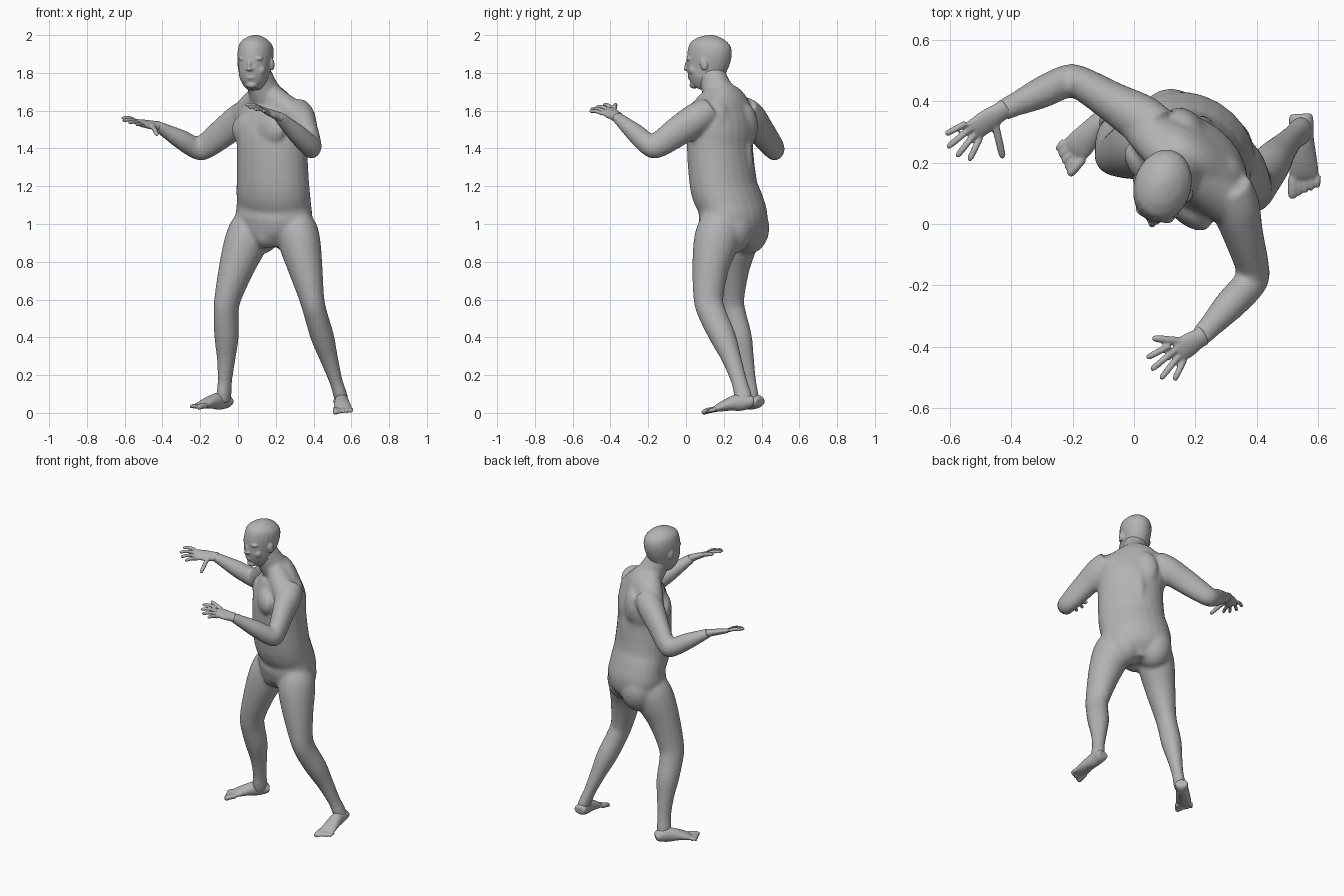
import bpy
import bmesh
from math import cos, sin, pi, radians
from mathutils import Vector, Matrix

cube = bpy.data.objects.get("Cube")
if cube:
    bpy.data.objects.remove(cube, do_unlink=True)

skin = bpy.data.materials.new("plain grey")
skin.use_nodes = True
grey = (0.45, 0.45, 0.45, 1)
skin.diffuse_color = grey
skin.node_tree.nodes["Principled BSDF"].inputs["Base Color"].default_value = grey

bm = bmesh.new()
UP = Vector((0, 0, 1))


def heading(degrees):
    """Return the horizontal direction at an angle from the x axis."""
    return Vector((cos(radians(degrees)), sin(radians(degrees)), 0))


def spline(rows, steps=4):
    """Pass a smooth curve through rows of position and radii."""
    rows = [Vector(row) for row in rows]
    rows = [rows[0]] + rows + [rows[-1]]
    points = []
    for before, start, end, after in zip(rows, rows[1:], rows[2:], rows[3:]):
        leave, arrive = (end - before) / 2, (after - start) / 2
        for step in range(steps):
            t = step / steps
            points.append(start.lerp(end, t * t * (3 - 2 * t)) + leave * t * (1 - t) ** 2
                          - arrive * t * t * (1 - t))
    return points + [rows[-1]]


def loft(rows, across=None, across_end=None, sides=24):
    """Skin elliptical rings; each row is x, y, z, half width, half depth."""
    points = spline(rows)
    last = len(points) - 1
    rings = []
    for i, point in enumerate(points):
        centre, width, depth = Vector(point[:3]), point[3], point[4]
        tangent = Vector(points[min(i + 1, last)][:3]) - Vector(points[max(i - 1, 0)][:3])
        tangent.normalize()
        side = across.lerp(across_end or across, i / last) if across else tangent.cross(UP)
        side = (side - tangent * side.dot(tangent)).normalized()
        ahead = tangent.cross(side)
        angles = [k * 2 * pi / sides for k in range(sides)]
        rings.append([bm.verts.new(centre + side * width * cos(a) + ahead * depth * sin(a))
                      for a in angles])
    for low, high in zip(rings, rings[1:]):
        for k in range(sides):
            n = (k + 1) % sides
            bm.faces.new((low[k], low[n], high[n], high[k]))
    bm.faces.new(rings[0][::-1])
    bm.faces.new(rings[-1])


def along(start, end, profile, bulge=Vector()):
    """Turn a profile of position, width and depth into rows on a bone."""
    return [(*(start.lerp(end, t) + bulge * (4 * t * (1 - t))), width, depth)
            for t, width, depth in profile]


def blob(centre, size, yaw=0, tilt=0):
    """Add a stretched ball for a muscle or a facial feature."""
    place = (Matrix.Translation(centre) @ Matrix.Rotation(radians(yaw), 4, "Z")
             @ Matrix.Rotation(radians(tilt), 4, "X") @ Matrix.Diagonal((*size, 1)))
    bmesh.ops.create_uvsphere(bm, u_segments=20, v_segments=14, radius=1, matrix=place)


def digit(root, tip, radius, lift):
    """Add a finger or toe with a slight bend and a rounded tip."""
    profile = [(t, radius * scale, radius * scale)
               for t, scale in ((0, 1), (.5, 1), (.9, .9), (1, .4))]
    loft(along(root, tip, profile, UP * lift), sides=10)


def finish(name, voxel, iterations):
    """Merge the shapes gathered so far into one soft-skinned object."""
    bmesh.ops.recalc_face_normals(bm, faces=bm.faces[:])
    mesh = bpy.data.meshes.new(name)
    bm.to_mesh(mesh)
    bm.clear()
    mesh.materials.append(skin)
    part = bpy.data.objects.new(name, mesh)
    bpy.context.collection.objects.link(part)
    merge = part.modifiers.new("merge", "REMESH")
    merge.mode = "VOXEL"
    merge.voxel_size = voxel
    merge.use_smooth_shade = True
    soften = part.modifiers.new("soften", "SMOOTH")
    soften.iterations = iterations


# Trunk and neck, twisting from hips to shoulders
HIP_YAW, CHEST_YAW, HEAD_YAW = -28, -45, -17
loft([(.18, .25, .88, .1, .1), (.18, .25, .95, .19, .15), (.19, .25, 1.03, .215, .17),
      (.19, .235, 1.11, .21, .16), (.185, .2, 1.2, .205, .165), (.18, .18, 1.4, .2, .16),
      (.18, .19, 1.5, .21, .155), (.17, .2, 1.59, .2, .125), (.16, .2, 1.65, .15, .1),
      (.14, .17, 1.7, .085, .085), (.1, .13, 1.8, .073, .075)],
     heading(HIP_YAW), heading(CHEST_YAW))

# Chest, shoulder blades, lower back and buttocks
for side in (-1, 1):
    across = heading(CHEST_YAW) * side
    blob(Vector((.11, .12, 1.5)) + across * .08, (.11, .055, .09), CHEST_YAW)
    blob(Vector((.24, .25, 1.52)) + across * .09, (.08, .05, .12), CHEST_YAW)
    blob(Vector((.22, .23, 1.32)) + across * .06, (.06, .1, .25), CHEST_YAW)
    blob(Vector((.2, .285, .98)) + heading(HIP_YAW) * side * .09, (.11, .115, .14))
blob((.15, .19, .95), (.08, .08, .08), HIP_YAW)

THIGH = [(-.2, .08, .1), (0, .11, .12), (.2, .11, .118), (.5, .092, .097), (.9, .066, .079)]
CALF = [(.1, .062, .074), (.35, .062, .069), (.6, .048, .052), (.85, .036, .043),
        (1, .037, .047), (1.1, .034, .044)]


def leg(hip, knee, ankle, toe_yaw):
    """Run a thigh and calf through three joints, bulging front and back."""
    hip, knee, ankle = Vector(hip), Vector(knee), Vector(ankle)
    ahead = heading(toe_yaw)
    loft(along(hip, knee, THIGH, ahead * .02) + along(knee, ankle, CALF, ahead * -.015),
         heading(toe_yaw + 90))


leg((.31, .18, .97), (.4, .12, .56), (.54, .3, .1), -85)
leg((.07, .28, .97), (-.065, .235, .56), (-.075, .34, .1), -125)

UPPER_ARM = [(-.3, .07, .07), (0, .08, .085), (.4, .066, .081), (.9, .054, .067)]
FOREARM = [(.1, .054, .058), (.45, .052, .052), (.8, .04, .037), (1, .036, .028)]
NECK = Vector((.135, .175, 1.71))
WRISTS = Vector((.215, -.37, 1.57)), Vector((-.43, .37, 1.52))
JOINTS = (((.33, .06, 1.56), (.395, -.175, 1.4)), ((.02, .345, 1.56), (-.2, .475, 1.39)))

# Arms, with the slope from neck to shoulder
for (shoulder, elbow), wrist in zip(JOINTS, WRISTS):
    shoulder, elbow = Vector(shoulder), Vector(elbow)
    loft(along(NECK, shoulder, [(0, .05, .06), (.5, .07, .065), (1, .08, .07)]))
    loft(along(shoulder, elbow, UPPER_ARM) + along(elbow, wrist, FOREARM))
finish("body", 0.009, 14)

SOLE = [(-.1, .035, .02), (0, .04, .035), (.3, .038, .046), (.6, .043, .035),
        (.9, .048, .022), (1.05, .045, .012)]


def foot(heel, ball, inner):
    """Lay a foot from heel to ball, then fan five toes beyond it."""
    heel, ball = Vector(heel), Vector(ball)
    ahead = (ball - heel).normalized()
    across = ahead.cross(UP) * inner
    loft(along(heel, ball, SOLE, UP * .01))
    for i in range(5):
        root = ball + across * (.038 - .021 * i) - UP * .002
        tip = root + ahead * (.07 - .008 * i) + across * .005 - UP * .004
        digit(root, tip, .011 if i else .016, .004)


foot((.545, .34, .06), (.555, .155, .02), 1)
foot((-.06, .38, .06), (-.195, .24, .04), -1)
finish("feet", 0.005, 4)

PALM = [(-.15, .035, .026), (.1, .033, .023), (.5, .04, .019), (1, .038, .014)]
HAND_YAW = 226


def hand(wrist, palm, side):
    """Lay a tilted palm from the wrist, then spread four fingers and a thumb."""
    palm = Vector(palm)
    rise = UP * (palm.z - wrist.z)
    ahead = heading(HAND_YAW)
    across = (heading(HAND_YAW - 90) + UP * .5) * side
    loft(along(wrist, palm, PALM), across)
    for i, length in enumerate((.085, .1, .1, .075)):
        offset = 1 - i * 2 / 3
        root = palm + across * .033 * offset
        aim = heading(HAND_YAW - side * 18 * offset)
        digit(root, root + aim * length + rise * .4, .011, .008)
    thumb = wrist + ahead * .11 + across * .11 + rise * .3
    digit(wrist.lerp(palm, .3), thumb, .013, .005)


hand(WRISTS[0], (.14, -.42, 1.6), 1)
hand(WRISTS[1], (-.525, .305, 1.535), -1)
finish("hands", 0.005, 4)

# Head, from chin to crown
chin, crown = Vector((.08, .075, 1.715)), Vector((.1, .138, 2))
loft(along(chin, crown, [(0, .035, .035), (.07, .055, .066), (.2, .076, .09), (.35, .083, .106),
                         (.6, .093, .119), (.8, .088, .112), (.91, .064, .082),
                         (.97, .036, .046), (1, .01, .01)], Vector((0, .01, 0))),
     heading(HEAD_YAW))


def feature(right, ahead, z, size, tilt=0):
    """Place a facial feature relative to the head's own axes."""
    offset = heading(HEAD_YAW) * right + heading(HEAD_YAW - 90) * ahead
    blob(Vector((.095, .12, z)) + offset, size, HEAD_YAW, tilt)


# Nose, lips, chin, brows, eyes, nostrils, cheeks and ears
feature(0, .11, 1.845, (.011, .022, .036), -22)
feature(0, .12, 1.82, (.014, .018, .011))
feature(0, .095, 1.775, (.026, .019, .014))
feature(0, .08, 1.735, (.03, .025, .018))
for side in (-1, 1):
    feature(side * .034, .092, 1.875, (.032, .02, .011))
    feature(side * .033, .09, 1.853, (.016, .013, .01))
    feature(side * .015, .112, 1.82, (.009, .011, .008))
    feature(side * .04, .07, 1.815, (.034, .027, .03))
    feature(side * .091, 0, 1.845, (.01, .02, .033), 12)
finish("head", 0.005, 5)
